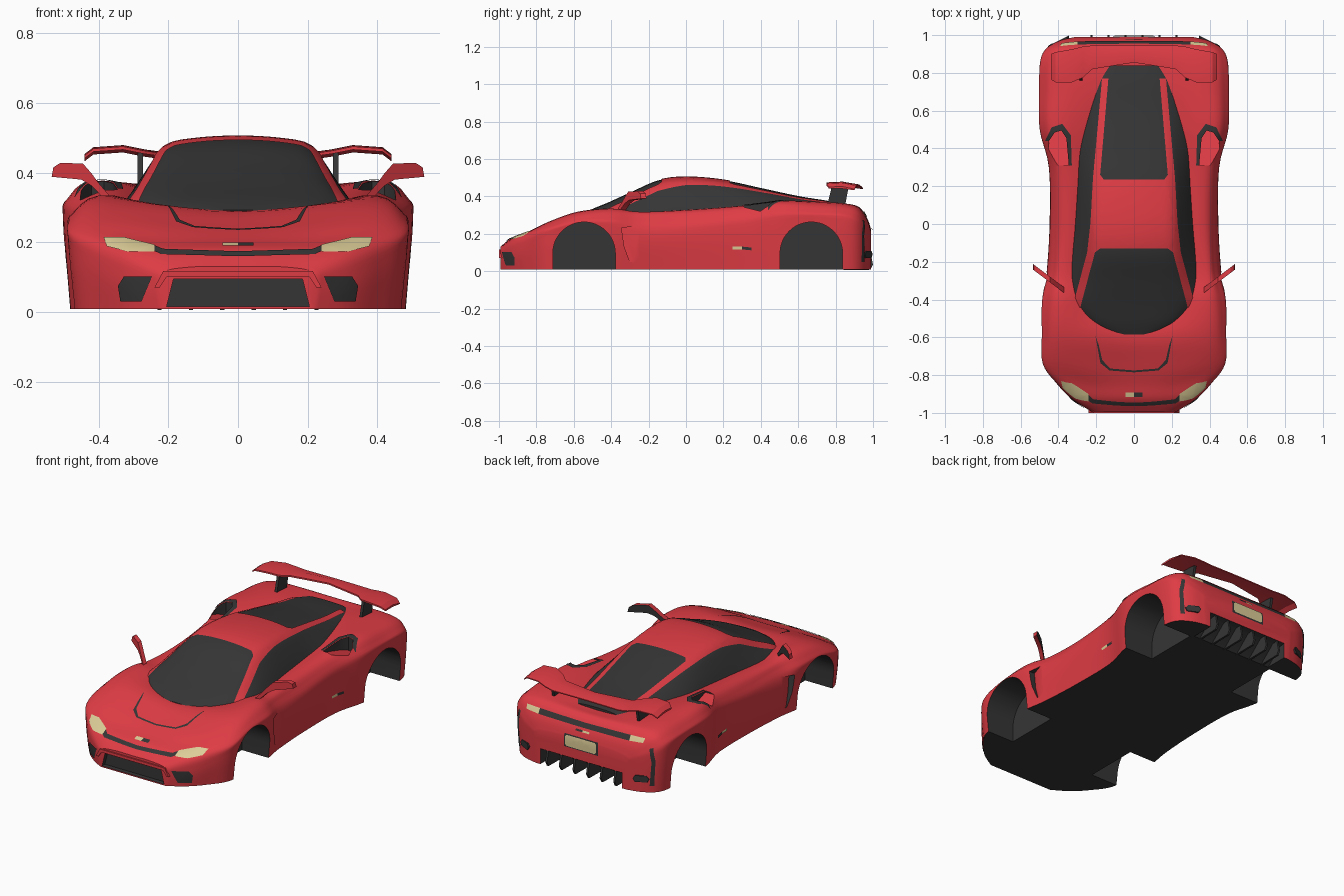
import bpy, bmesh, math
from mathutils import Vector
from mathutils.bvhtree import BVHTree

if "Cube" in bpy.data.objects:
    bpy.data.objects.remove(bpy.data.objects["Cube"])

def material(name, col):
    m = bpy.data.materials.new(name)
    m.diffuse_color = (*col, 1)
    m.use_nodes = True
    m.node_tree.nodes["Principled BSDF"].inputs["Base Color"].default_value = m.diffuse_color
    return m

RED = material("red paint", (0.74, 0.045, 0.058))
DARK = material("dark glass and trim", (0.036, 0.036, 0.036))
CREAM = material("cream lamps", (0.72, 0.61, 0.31))

def finish(name, bm, mats, angle=35):
    me = bpy.data.meshes.new(name)
    bm.to_mesh(me)
    bm.free()
    ob = bpy.data.objects.new(name, me)
    bpy.context.collection.objects.link(ob)
    for m in mats:
        me.materials.append(m)
    if angle:
        smooth(ob, angle)
    return ob

def smooth(ob, angle):
    bpy.ops.object.select_all(action='DESELECT')
    ob.select_set(True)
    bpy.context.view_layer.objects.active = ob
    bpy.ops.object.shade_smooth_by_angle(angle=math.radians(angle))

def spline(pts, n):
    """Catmull-Rom curve through tuples of any size."""
    out = []
    for i in range(len(pts) - 1):
        p0, p1, p2, p3 = pts[max(i - 1, 0)], pts[i], pts[i + 1], pts[min(i + 2, len(pts) - 1)]
        for t in (k / n for k in range(n)):
            out.append(tuple(b + 0.5 * t * (c - a + t * (2 * a - 5 * b + 4 * c - d + t * (3 * (b - c) + d - a)))
                             for a, b, c, d in zip(p0, p1, p2, p3)))
    return out + [tuple(pts[-1])]

def loft(stations, section, n_len, n_sec):
    """Closed skin through mirrored half sections; the underside is dark."""
    bm = bmesh.new()
    rings = []
    for s in spline(stations, n_len):
        half = section(*s[1:])
        full = half + [(-x, z) for x, z in half[-2::-1]]
        rings.append([bm.verts.new((x, s[0], z)) for x, z in spline(full, n_sec)])
    for a, b in zip(rings, rings[1:]):
        m = len(a)
        for j in range(m):
            f = bm.faces.new((a[j], a[(j + 1) % m], b[(j + 1) % m], b[j]))
            f.material_index = 1 if j == m - 1 else 0
    bm.faces.new(rings[0])
    bm.faces.new(rings[-1])
    bmesh.ops.recalc_face_normals(bm, faces=bm.faces)
    return bm, BVHTree.FromBMesh(bm)

def prism(name, shapes, place, mats, mirror=True, rule=None, angle=30):
    """Extrude 2D outlines (outline, from, to); place maps (u, v, w) to space."""
    bm = bmesh.new()
    for pts, a, b in shapes:
        n = len(pts)
        for sx in ((1, -1) if mirror else (1,)):
            lo, hi = [[bm.verts.new((sx * x, y, z)) for x, y, z in (place(u, v, w) for u, v in pts)]
                      for w in (a, b)]
            bm.faces.new(lo)
            bm.faces.new(hi)
            for i in range(n):
                bm.faces.new((lo[i], lo[(i + 1) % n], hi[(i + 1) % n], hi[i]))
    bmesh.ops.recalc_face_normals(bm, faces=bm.faces)
    bm.normal_update()
    for f in bm.faces:
        f.material_index = rule(f) if rule else 0
    return finish(name, bm, mats, angle)

VIEWS = {  # 2D point to ray start, ray direction
    'top': (lambda u, v: (u, v, 2), Vector((0, 0, -1))),
    'front': (lambda u, v: (u, -2, v), Vector((0, 1, 0))),
    'rear': (lambda u, v: (u, 2, v), Vector((0, -1, 0))),
    'side': (lambda u, v: (2, u, v), Vector((-1, 0, 0)))}

def plate(name, view, pts, mat, tree, off=0.004, mirror=True):
    """Thin panel: an outline projected on the skin and mirrored."""
    start, d = VIEWS[view]
    bm = bmesh.new()
    bm.faces.new([bm.verts.new((u, v, 0)) for u, v in pts])
    bmesh.ops.triangulate(bm, faces=bm.faces)
    for axis, no in enumerate((Vector((1, 0, 0)), Vector((0, 1, 0)))):
        vals = [p[axis] for p in pts]
        c = math.floor(min(vals) / 0.025) * 0.025 + 0.0125
        while c < max(vals):
            bmesh.ops.bisect_plane(bm, geom=bm.verts[:] + bm.edges[:] + bm.faces[:], plane_co=no * c, plane_no=no)
            c += 0.025
    for v in bm.verts:
        o = Vector(start(v.co.x, v.co.y))
        hit, n, _, _ = tree.ray_cast(o, d)
        if hit is None:
            hit, n, _, _ = tree.find_nearest(o + d * 1.1)
        v.co = hit + n * (off if n.dot(d) < 0 else -off)
    bm.normal_update()
    bmesh.ops.reverse_faces(bm, faces=[f for f in bm.faces if f.normal.dot(d) > 0])
    if mirror:
        new = bmesh.ops.duplicate(bm, geom=bm.verts[:] + bm.edges[:] + bm.faces[:])['geom']
        for g in new:
            if isinstance(g, bmesh.types.BMVert):
                g.co.x *= -1
        bmesh.ops.reverse_faces(bm, faces=[g for g in new if isinstance(g, bmesh.types.BMFace)])
        bmesh.ops.remove_doubles(bm, verts=bm.verts, dist=0.0005)
    return finish(name, bm, [mat])

# body: y, widest x/z, shoulder x/z, fender crest x/z, centre z
BODY = [(-0.992, .225, .07, .215, .115, .12, .13, .13), (-0.93, .325, .10, .30, .165, .15, .178, .18),
        (-0.85, .405, .13, .38, .20, .22, .208, .207), (-0.74, .48, .18, .468, .235, .34, .262, .247),
        (-0.58, .485, .22, .476, .275, .37, .318, .29), (-0.40, .485, .22, .47, .285, .36, .335, .24),
        (-0.25, .462, .19, .43, .28, .35, .317, .24), (0.0, .447, .19, .425, .275, .335, .328, .25),
        (0.3, .45, .20, .437, .30, .34, .35, .27), (0.5, .498, .25, .485, .325, .385, .376, .31),
        (0.7, .50, .26, .488, .32, .38, .372, .345), (0.85, .498, .25, .48, .315, .37, .362, .345),
        (0.925, .468, .21, .455, .29, .36, .338, .342), (0.97, .395, .19, .38, .245, .30, .275, .28),
        (0.99, .31, .16, .30, .20, .20, .215, .222)]
bm, skin = loft(BODY, lambda wm, zm, ws, zs, wt, zt, zc:
                [(wm * .965, .008), (wm, zm), (ws, zs), (wt, zt), (0, zc)], 5, 5)
body = finish("body", bm, [RED, DARK], 0)

# cut wheel arches, diffuser tunnel, grille recess, haunch scoops and fender vents
arches = []
for yc in (-0.545, 0.67):
    arc = [(yc + .167 * math.cos(math.pi * i / 24), .096 + .167 * math.sin(math.pi * i / 24)) for i in range(25)]
    arches.append((arc + [(yc - .167, -.1), (yc + .167, -.1)], .29, .6))
tunnel = [([(.84, -.05), (1.1, -.05), (1.1, .115), (.95, .095), (.84, .0)], -.27, .27)]
recess = [([(-.205, .015), (.205, .015), (.185, .095), (-.185, .095)], -1.1, -.965)]
scoop = [([(.345, .31), (.358, .455), (.385, .495), (.42, .485), (.45, .44), (.46, .31)], 0, 1)]
vent = [([(-.345, .232), (-.2, .247), (-.2, .05), (-.30, .05), (-.33, .13)], 0, 1)]
side = lambda u, v, w: (w, u, v)
for shapes, place, mir, rule in (
        (arches, side, True, lambda f: 1), (tunnel, side, False, lambda f: 1),
        (recess, lambda u, v, w: (u, w, v), False, lambda f: 1),
        (scoop, lambda u, v, w: (u, v, .345 - .25 * (v - .3) + .3 * w), True, lambda f: abs(f.normal.z) < .6),
        (vent, lambda u, v, w: (.44 + .25 * (u + .345) + .2 * w, u, v), True, lambda f: abs(f.normal.x) < .6)):
    cutter = prism("cutter", shapes, place, [RED, DARK], mir, rule, 0)
    cutter.hide_render = True
    mod = body.modifiers.new("cut", 'BOOLEAN')
    mod.operation, mod.solver, mod.object = 'DIFFERENCE', 'EXACT', cutter
    bpy.context.view_layer.objects.active = body
    bpy.ops.object.modifier_apply(modifier="cut")
    bpy.data.objects.remove(cutter)
smooth(body, 35)

# greenhouse: y, base x/z, roof edge x/z, top z
CABIN = [(-0.585, .13, .275, .08, .288, .293), (-0.52, .25, .28, .18, .312, .325),
         (-0.42, .33, .295, .24, .345, .366), (-0.3, .34, .30, .235, .392, .42),
         (-0.15, .33, .305, .215, .455, .485), (0.0, .315, .315, .21, .475, .503), (0.2, .30, .33, .205, .46, .487),
         (0.4, .285, .345, .19, .425, .445), (0.6, .245, .345, .17, .387, .402),
         (0.75, .21, .34, .15, .368, .378), (0.84, .16, .335, .11, .355, .36)]
bm, cabin = loft(CABIN, lambda wb, zb, wr, zr, zt: [(wb, zb), (wb * .5 + wr * .5 + .008, (zb + zr) / 2), (wr, zr),
                                                   (wr * .6, zr + (zt - zr) * .75), (0, zt)], 5, 4)
finish("greenhouse_glass", bm, [DARK, DARK])
plate("roof_and_pillars", 'top', [(0, -.13), (.18, -.13), (.205, -.15), (.285, -.45), (.318, -.42), (.245, -.15),
      (.228, 0), (.215, .24), (.168, .77), (.135, .77), (.178, .26), (.16, .235), (0, .235)], RED, cabin)

# front details
plate("headlights", 'front', [(.385, .212), (.33, .212), (.24, .19), (.24, .17), (.31, .17), (.375, .186)], CREAM, skin)
plate("nose_strip", 'front', [(0, .157), (.22, .163), (.24, .172), (.24, .188), (.215, .178), (0, .171)], DARK, skin)
plate("front_intakes", 'front', [(.245, .102), (.325, .102), (.342, .075), (.335, .03), (.275, .03)], DARK, skin)
plate("hood_vent", 'top', [(0, -.784), (.13, -.774), (.178, -.735), (.205, -.59), (.187, -.64),
      (.168, -.72), (.125, -.764), (0, -.774)], DARK, skin)
for end, x, mat in (("light", -.045, CREAM), ("dark", 0, DARK)):
    plate("front_badge_" + end, 'front', [(x, .187), (x + .045, .187), (x + .045, .195), (x, .195)], mat, skin, .004, False)
    plate("rear_badge_" + end, 'rear', [(x, .265), (x + .045, .265), (x + .045, .275), (x, .275)], mat, skin, .004, False)
prism("bumper_lip", [([(0, .1), (.205, .1), (.225, .07), (.24, .07), (.215, .117), (0, .117)], -1.0, -.95)],
      lambda u, v, w: (u, w, v), [RED])

# side details
plate("haunch_scoop_rims", 'top', [(.33, .31), (.335, .47), (.38, .53), (.435, .512), (.468, .44), (.45, .44),
      (.42, .485), (.385, .495), (.358, .455), (.345, .31)], DARK, skin)
plate("side_marker", 'side', [(.25, .117), (.30, .117), (.30, .132), (.25, .132)], CREAM, skin)
plate("side_marker_trim", 'side', [(.30, .117), (.35, .112), (.35, .127), (.30, .132)], DARK, skin)
prism("door_mirrors", [([(.535, .388), (.53, .415), (.51, .428), (.445, .426), (.42, .397), (.40, .37), (.37, .335),
      (.385, .325), (.42, .362), (.45, .38)], -.015, .015)], lambda u, v, w: (u, -.35 + (u - .37) * .75 + w, v),
      [RED, DARK], rule=lambda f: int(f.normal.y > .7 and len(f.verts) > 4))

# rear wing: x, front y, back y, z
WING = [(0, .855, .945, .455), (.22, .82, .945, .453), (.27, .775, .94, .46), (.33, .75, .925, .472),
        (.415, .75, .91, .466), (.44, .765, .90, .447)]
bm = bmesh.new()
rows = [[bm.verts.new(p) for p in ((x, a, z + .003), (x, (a + b) / 2, z + .007), (x, b, z - .008), (x, b, z - .014),
                                   (x, (a + b) / 2, z - .005), (x, a, z - .006))]
        for x, a, b, z in [(-x, a, b, z) for x, a, b, z in WING[:0:-1]] + WING]
for p, q in zip(rows, rows[1:]):
    for j in range(6):
        bm.faces.new((p[j], p[(j + 1) % 6], q[(j + 1) % 6], q[j]))
bm.faces.new(rows[0])
bm.faces.new(rows[-1])
bmesh.ops.recalc_face_normals(bm, faces=bm.faces)
finish("rear_wing", bm, [RED], 30)
prism("wing_struts", [([(.755, .35), (.85, .35), (.87, .452), (.78, .456)], .273, .289)], side, [DARK])

# rear details
plate("rear_band", 'rear', [(0, .287), (.3, .29), (.3, .318), (0, .313)], DARK, skin)
plate("tail_lights", 'rear', [(.3, .29), (.385, .295), (.39, .318), (.3, .318)], CREAM, skin)
plate("rear_corner_vents", 'rear', [(.425, .27), (.442, .275), (.455, .2), (.445, .05), (.425, .05), (.437, .19)], DARK, skin)
plate("plate_frame", 'rear', [(0, .16), (.112, .16), (.112, .236), (0, .236)], DARK, skin, .003)
plate("number_plate", 'rear', [(0, .167), (.092, .167), (.102, .176), (.102, .222), (.092, .23), (0, .23)], CREAM, skin, .007)
prism("diffuser_fins", [([(.84, .006), (.985, .008), (1.0, .035), (.985, .105), (.95, .1)], x - .006, x + .006)
                        for x in (.045, .135, .225)], side, [DARK])
prism("exhausts", [([(.355, .07), (.415, .07), (.425, .09), (.41, .108), (.355, .108), (.345, .09)], -.04, .03)],
      lambda u, v, w: (u, .945 + w - (u - .39) * .5, v), [DARK])
